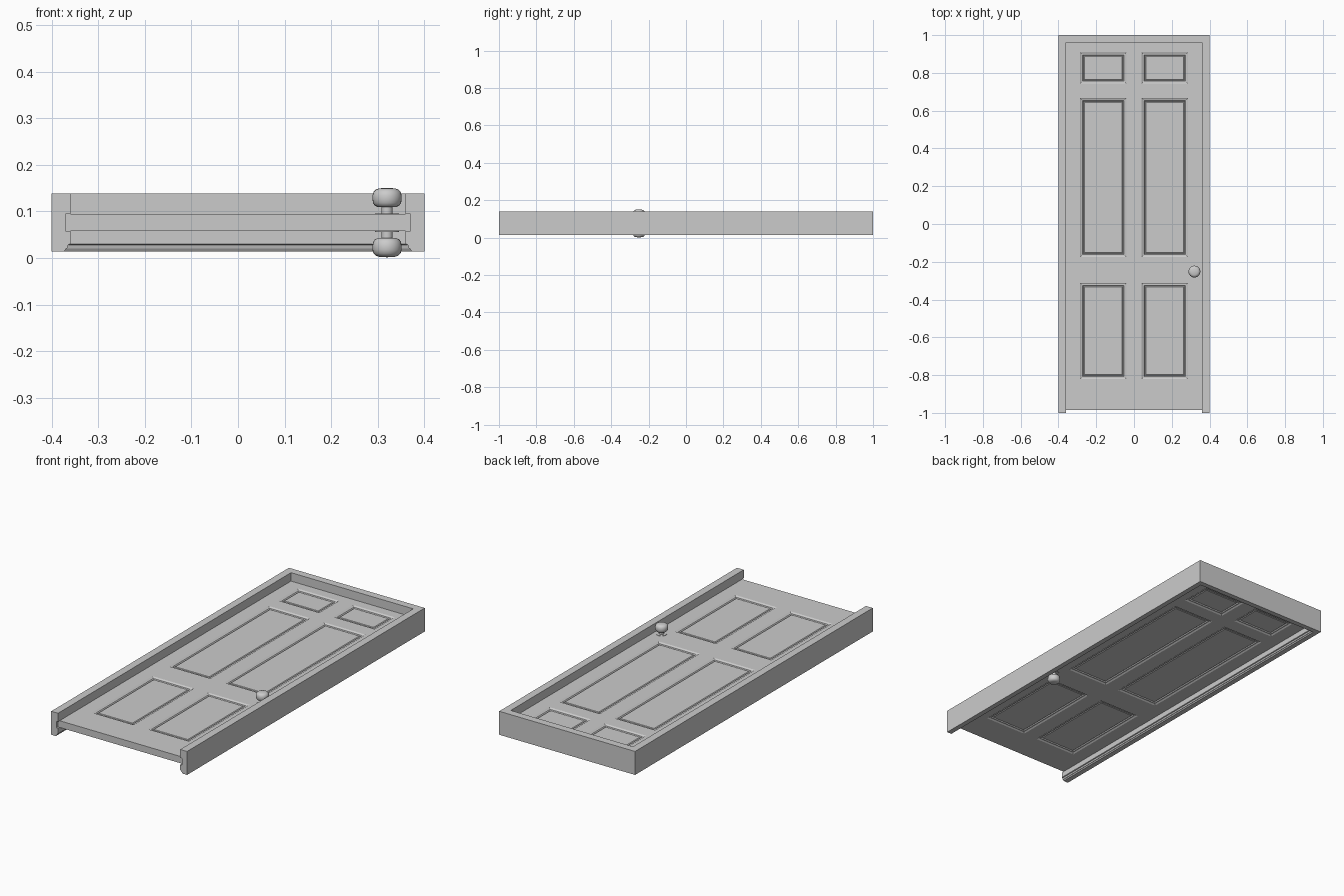
import bpy, bmesh, math

if "Cube" in bpy.data.objects:
    bpy.data.objects.remove(bpy.data.objects["Cube"])

Z_MID, HALF = 0.076, 0.018


def finish(bm, name, smooth=False):
    bmesh.ops.recalc_face_normals(bm, faces=bm.faces)
    me = bpy.data.meshes.new(name)
    bm.to_mesh(me)
    bm.free()
    ob = bpy.data.objects.new(name, me)
    bpy.context.collection.objects.link(ob)
    if smooth:
        bpy.ops.object.select_all(action='DESELECT')
        ob.select_set(True)
        bpy.context.view_layer.objects.active = ob
        bpy.ops.object.shade_smooth_by_angle(angle=math.radians(40))
    return ob


# Door frame: one profile (inward distance, height) mitred around three sides
profile = [(0, .014), (.027, .014), (.031, .020), (.033, .020), (.035, .028), (.040, .030),
           (.040, Z_MID - HALF), (.030, Z_MID - HALF), (.030, Z_MID + HALF),
           (.040, Z_MID + HALF), (.040, .139), (0, .139)]
bm = bmesh.new()
stations = [lambda d: (-.4 + d, -1), lambda d: (-.4 + d, 1 - d),
            lambda d: (.4 - d, 1 - d), lambda d: (.4 - d, -1)]
rings = [[bm.verts.new((*at(d), z)) for d, z in profile] for at in stations]
n = len(profile)
for a, b in zip(rings, rings[1:]):
    for i in range(n):
        j = (i + 1) % n
        bm.faces.new((a[i], a[j], b[j], b[i]))
bm.faces.new(rings[0])
bm.faces.new(rings[-1])
finish(bm, "door_frame")

# Door slab: gridded box whose panel cells are inset on both faces
xs = [-.37, -.285, -.041, .041, .285, .37]
ys = [-.986, -.82, -.312, -.174, .666, .743, .909, .97]
bm = bmesh.new()
grid = [[bm.verts.new((x, y, Z_MID - HALF)) for y in ys] for x in xs]
for i in range(len(xs) - 1):
    for j in range(len(ys) - 1):
        bm.faces.new((grid[i][j], grid[i][j + 1], grid[i + 1][j + 1], grid[i + 1][j]))
ext = bmesh.ops.extrude_face_region(bm, geom=bm.faces[:], use_keep_orig=True)
bmesh.ops.translate(bm, vec=(0, 0, 2 * HALF),
                    verts=[v for v in ext["geom"] if isinstance(v, bmesh.types.BMVert)])
bmesh.ops.recalc_face_normals(bm, faces=bm.faces)
bm.normal_update()
panels = []
for f in bm.faces:
    c = f.calc_center_median()
    row = any(a < c.y < b for a, b in zip(ys[1::2], ys[2::2]))
    if abs(f.normal.z) > .9 and .041 < abs(c.x) < .285 and row:
        panels.append(f)
# Moulding steps: slope in, flat, drop, then the slightly raised field
for width, depth in ((.006, -.004), (.007, 0), (.004, -.005), (.005, .004)):
    bmesh.ops.inset_individual(bm, faces=panels, thickness=width, depth=depth,
                               use_even_offset=True)
finish(bm, "door_slab")

# Door knobs: lathed rosette, stem and rounded grip, one per side
knob = [(0, .0175), (.026, .0175), (.026, .020), (.012, .020), (.012, .033),
        (.019, .033), (.026, .036), (.030, .042), (.0315, .050), (.0315, .058),
        (.029, .066), (.024, .071), (.017, .0735), (0, .0745)]
for side, name in ((1, "knob_inside"), (-1, "knob_outside")):
    bm = bmesh.new()
    vs = [bm.verts.new((r, 0, side * h)) for r, h in knob]
    es = [bm.edges.new(p) for p in zip(vs, vs[1:])]
    bmesh.ops.spin(bm, geom=vs + es, cent=(0, 0, 0), axis=(0, 0, 1),
                   angle=2 * math.pi, steps=24, use_duplicate=False)
    bmesh.ops.remove_doubles(bm, verts=bm.verts, dist=1e-5)
    finish(bm, name, True).location = (.32, -.252, Z_MID)
